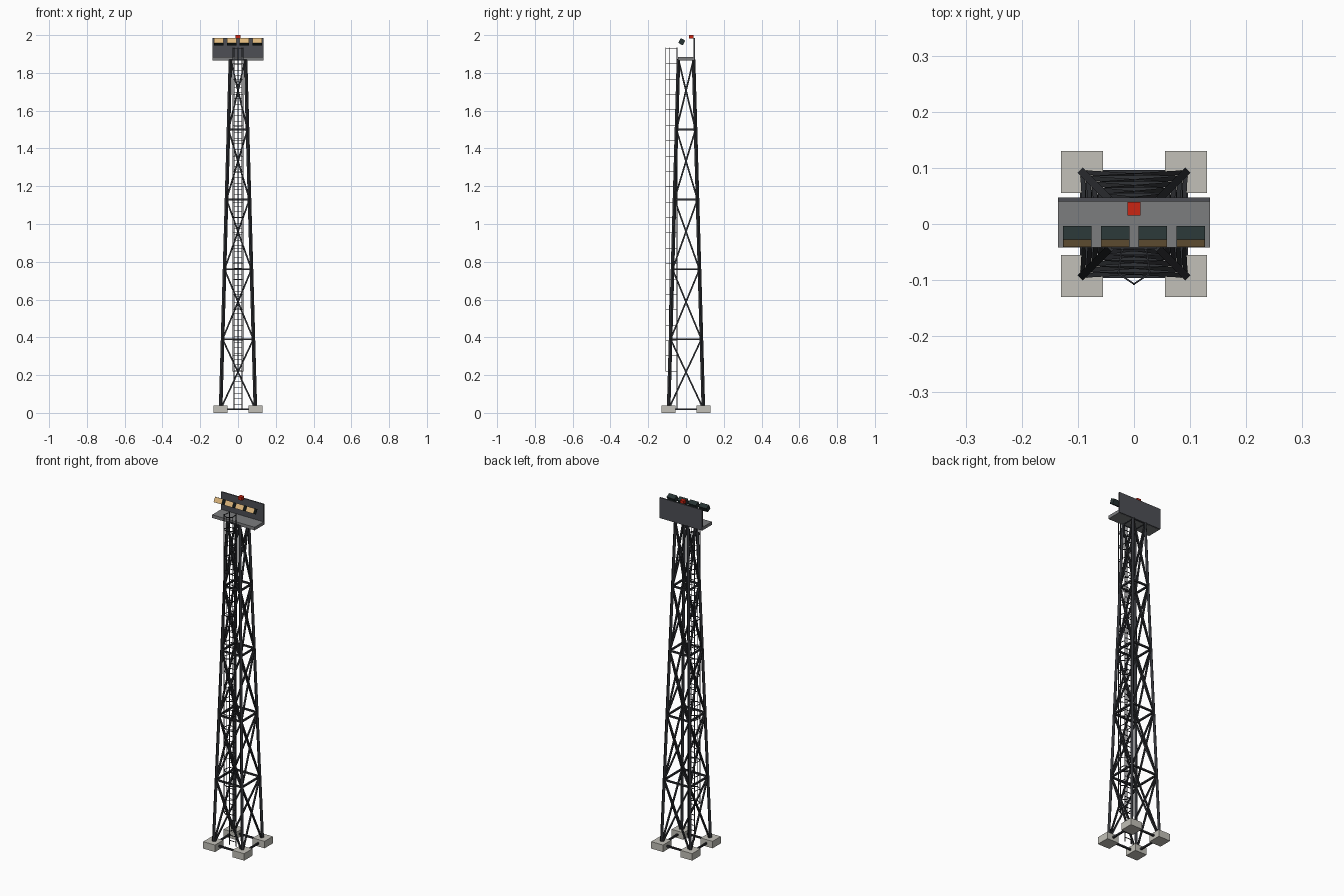
import bpy, bmesh, math
from mathutils import Vector, Matrix

cube = bpy.data.objects.get("Cube")
if cube:
    bpy.data.objects.remove(cube, do_unlink=True)


def material(name, rgb):
    m = bpy.data.materials.new(name)
    m.use_nodes = True
    m.diffuse_color = (*rgb, 1)
    m.node_tree.nodes["Principled BSDF"].inputs["Base Color"].default_value = (*rgb, 1)
    return m


steel = material("dark steel", (0.03, 0.032, 0.037))
panel_grey = material("panel grey", (0.075, 0.078, 0.09))
deck_grey = material("deck grey", (0.2, 0.205, 0.21))
concrete = material("concrete", (0.54, 0.53, 0.48))
housing = material("lamp housing", (0.02, 0.033, 0.033))
lens = material("warm lens", (0.72, 0.47, 0.2))
red = material("beacon red", (0.6, 0.018, 0.006))


def finish(bm, name, *mats):
    mesh = bpy.data.meshes.new(name)
    bm.to_mesh(mesh)
    bm.free()
    for m in mats:
        mesh.materials.append(m)
    ob = bpy.data.objects.new(name, mesh)
    bpy.context.collection.objects.link(ob)
    return ob


def add_box(bm, center, size, rot=Matrix.Identity(4)):
    mat = Matrix.Translation(center) @ rot @ Matrix.Diagonal((*size, 1))
    return bmesh.ops.create_cube(bm, size=1, matrix=mat)["verts"]


def add_beam(bm, a, b, width):
    # Square bar between two points
    a, b = Vector(a), Vector(b)
    d = (b - a).normalized()
    side = d.cross(Vector((0, 0, 1)))
    side = side.normalized() if side.length > 0.001 else Vector((1, 0, 0))
    rot = Matrix((side, d.cross(side), d)).transposed().to_4x4()
    add_box(bm, (a + b) / 2, (width, width, (b - a).length), rot)


def box(name, center, size, mat):
    bm = bmesh.new()
    add_box(bm, center, size)
    return finish(bm, name, mat)


BASE, TOP, BAYS = 0.02, 1.87, 5
CORNERS = [(-1, -1), (1, -1), (1, 1), (-1, 1)]


def corner(i, level):
    # Point on a tapering leg at a bay boundary
    t = level / BAYS
    r = 0.092 + (0.04 - 0.092) * t
    x, y = CORNERS[i % 4]
    return Vector((x * r, y * r, BASE + (TOP - BASE) * t))


# Concrete footings
for (x, y), name in zip(CORNERS, ("front_right", "front_left", "back_left", "back_right")):
    box("footing_" + name, (x * 0.0925, y * 0.0925, 0.02), (0.075, 0.075, 0.04), concrete)

# Legs
bm = bmesh.new()
for i in range(4):
    add_beam(bm, corner(i, 0), corner(i, BAYS), 0.0135)
finish(bm, "tower_legs", steel)

# Horizontal rings and crossed braces
rings, braces = bmesh.new(), bmesh.new()
for i in range(4):
    for k in range(BAYS + 1):
        add_beam(rings, corner(i, k), corner(i + 1, k), 0.009)
    for k in range(BAYS):
        add_beam(braces, corner(i, k), corner(i + 1, k + 1), 0.008)
        add_beam(braces, corner(i + 1, k), corner(i, k + 1), 0.008)
finish(rings, "horizontal_rings", steel)
finish(braces, "cross_braces", steel)

# Ladder
LADDER_Y = -0.047
bm = bmesh.new()
for x in (-0.021, 0.021):
    add_beam(bm, (x, LADDER_Y, 0.02), (x, LADDER_Y, 1.935), 0.004)
for k in range(62):
    z = 0.045 + k * 0.03
    add_beam(bm, (-0.021, LADDER_Y, z), (0.021, LADDER_Y, z), 0.003)
finish(bm, "ladder", steel)

# Safety cage around the ladder
hoop = [(-0.022, LADDER_Y), (-0.028, -0.088), (0, -0.107), (0.028, -0.088), (0.022, LADDER_Y)]
bm = bmesh.new()
for k in range(22):
    z = 0.22 + k * 0.0814
    for p, q in zip(hoop, hoop[1:]):
        add_beam(bm, (*p, z), (*q, z), 0.003)
for p in hoop[1:4]:
    add_beam(bm, (*p, 0.218), (*p, 1.935), 0.003)
finish(bm, "ladder_cage", steel)

# Platform and back panel
box("platform", (0, 0, 1.875), (0.27, 0.084, 0.018), deck_grey)
box("back_panel", (0, 0.0435, 1.926), (0.27, 0.007, 0.118), panel_grey)

# Floodlights tilted upward, with the lens on the front face
tilt = Matrix.Rotation(math.radians(-29), 4, "X")
for n in range(4):
    bm = bmesh.new()
    add_box(bm, ((n - 1.5) * 0.0675, -0.0225, 1.965), (0.051, 0.027, 0.029), tilt)
    bm.normal_update()
    front = min(bm.faces, key=lambda f: f.normal.y)
    bmesh.ops.inset_region(bm, faces=[front], thickness=0.001)
    front.material_index = 1
    finish(bm, f"floodlight_{n + 1}", housing, lens)

# Warning beacon
box("warning_beacon", (0, 0.0275, 1.991), (0.024, 0.024, 0.018), red)
